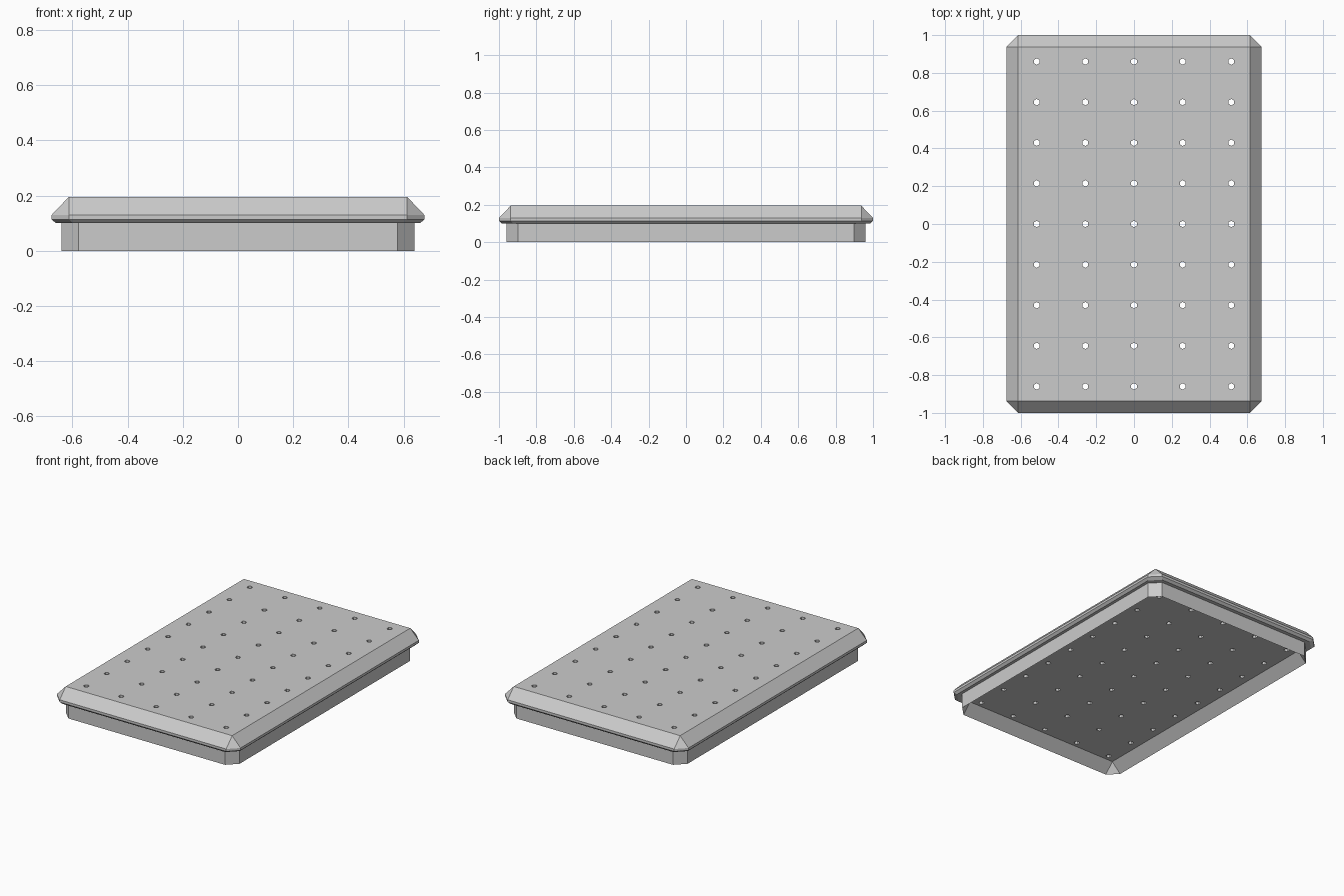
import bpy, bmesh
from mathutils import Matrix

if "Cube" in bpy.data.objects:
    bpy.data.objects.remove(bpy.data.objects["Cube"])


def ring(bm, hx, hy, cut, z):
    """Rectangle with cut corners, as eight vertices."""
    pts = [(hx, hy - cut), (hx - cut, hy), (-hx + cut, hy), (-hx, hy - cut),
           (-hx, -hy + cut), (-hx + cut, -hy), (hx - cut, -hy), (hx, -hy + cut)]
    return [bm.verts.new((x, y, z)) for x, y in pts]


def loft(name, sections):
    """Join stacked rings into one closed flat-faced part."""
    bm = bmesh.new()
    rings = [ring(bm, *s) for s in sections]
    for a, b in zip(rings, rings[1:]):
        for i in range(8):
            j = (i + 1) % 8
            bm.faces.new((a[i], a[j], b[j], b[i]))
    bm.faces.new(rings[0][::-1])
    bm.faces.new(rings[-1])
    bmesh.ops.remove_doubles(bm, verts=bm.verts, dist=1e-5)
    bmesh.ops.recalc_face_normals(bm, faces=bm.faces)
    return to_object(name, bm)


def to_object(name, bm):
    mesh = bpy.data.meshes.new(name)
    bm.to_mesh(mesh)
    bm.free()
    obj = bpy.data.objects.new(name, mesh)
    bpy.context.collection.objects.link(obj)
    return obj


# Slab with bevelled top, base plinth and tapered recess underneath:
# half width, half depth, corner cut, height
slab = loft("perforated_slab", [
    (0.577, 0.897, 0.0, 0.065),
    (0.64, 0.96, 0.063, 0.0),
    (0.64, 0.96, 0.063, 0.10),
    (0.66, 0.985, 0.062, 0.10),
    (0.675, 1.0, 0.062, 0.114),
    (0.675, 1.0, 0.062, 0.13),
    (0.613, 0.937, 0.0, 0.195)])

# Grid of small holes through the slab
bm = bmesh.new()
for i in range(-2, 3):
    for j in range(-4, 5):
        bmesh.ops.create_cone(bm, cap_ends=True, segments=6, radius1=0.017,
                              radius2=0.017, depth=0.3,
                              matrix=Matrix.Translation((i * 0.2575, j * 0.215, 0.15)))
cutter = to_object("hole_cutter", bm)
cutter.hide_render = True

mod = slab.modifiers.new("holes", 'BOOLEAN')
mod.operation = 'DIFFERENCE'
mod.solver = 'EXACT'
mod.object = cutter
bpy.context.view_layer.objects.active = slab
bpy.ops.object.modifier_apply(modifier=mod.name)
bpy.data.objects.remove(cutter)
